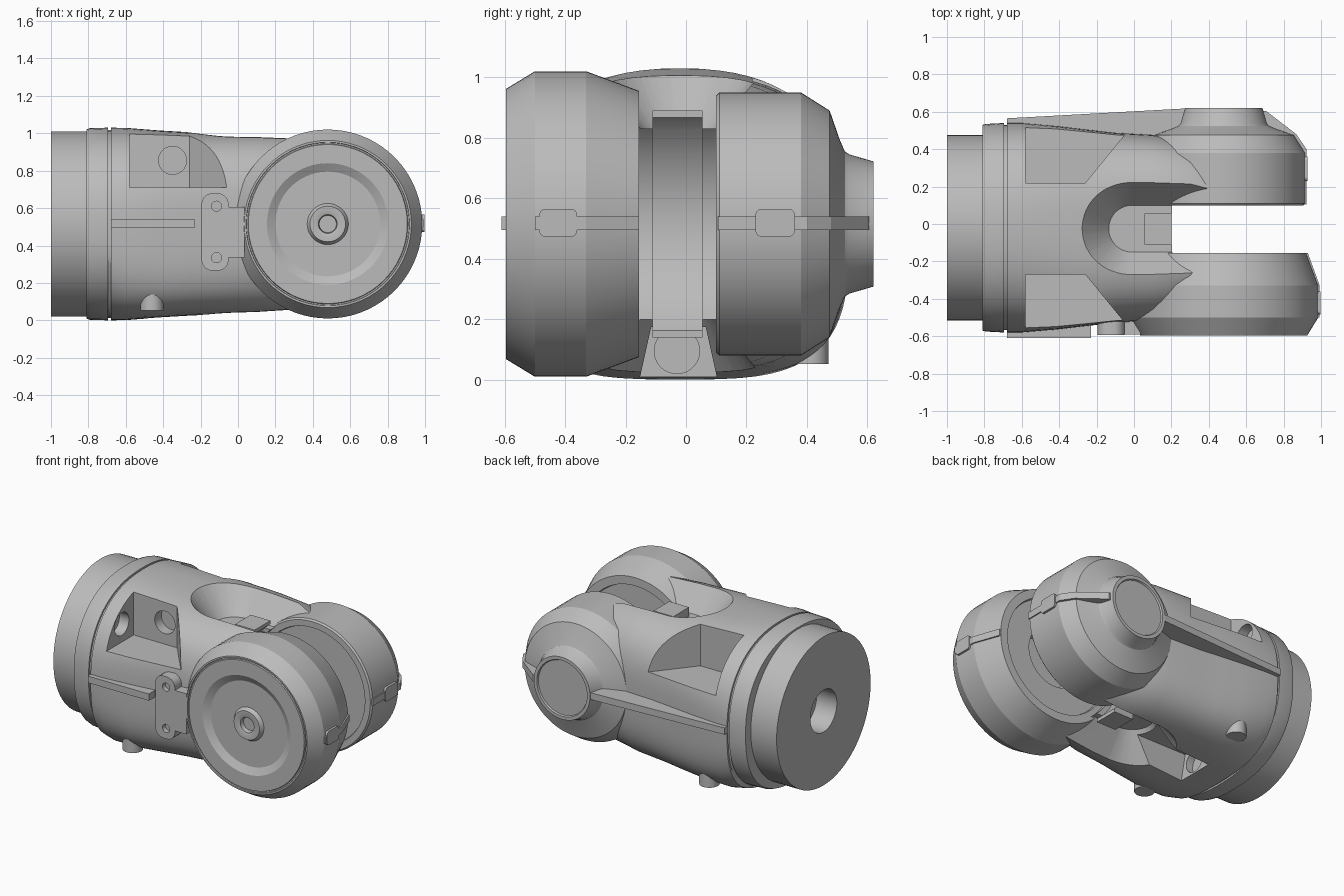
import bpy, bmesh, math
from mathutils import Vector, Matrix

if "Cube" in bpy.data.objects:
    bpy.data.objects.remove(bpy.data.objects["Cube"])

grey = bpy.data.materials.new("machined grey")
grey.use_nodes = True
grey.diffuse_color = (0.5, 0.5, 0.5, 1)
grey.node_tree.nodes["Principled BSDF"].inputs["Base Color"].default_value = (0.5, 0.5, 0.5, 1)

MID_Y, MID_Z = -0.02, 0.515   # axis of the main tube
JOINT_X = 0.48                # axis of the hinge
SIDES = 72


def finish(name, bm):
    bmesh.ops.recalc_face_normals(bm, faces=bm.faces)
    mesh = bpy.data.meshes.new(name)
    bm.to_mesh(mesh)
    bm.free()
    obj = bpy.data.objects.new(name, mesh)
    bpy.context.collection.objects.link(obj)
    mesh.materials.append(grey)
    return obj


def select(obj):
    bpy.ops.object.select_all(action='DESELECT')
    obj.select_set(True)
    bpy.context.view_layer.objects.active = obj


def smooth(obj, angle=28):
    select(obj)
    bpy.ops.object.shade_smooth_by_angle(angle=math.radians(angle))


def loft(name, rings):
    bm = bmesh.new()
    loops = [[bm.verts.new(p) for p in ring] for ring in rings]
    for a, b in zip(loops, loops[1:]):
        for i in range(len(a)):
            j = (i + 1) % len(a)
            bm.faces.new((a[i], a[j], b[j], b[i]))
    bm.faces.new(loops[0])
    bm.faces.new(loops[-1])
    return finish(name, bm)


def section(x, ry, rz, top, low):
    """Cross-section of the tube at x, with its own squareness above and below."""
    pts = []
    for i in range(SIDES):
        t = math.tau * i / SIDES
        c, s = math.cos(t), math.sin(t)
        power = 2 / (top if s > 0 else low)
        y = math.copysign(abs(c) ** power, c)
        z = math.copysign(abs(s) ** power, s)
        pts.append((x, MID_Y + ry * y, MID_Z + rz * z))
    return pts


def lathe(name, profile):
    """Turn (y, radius) pairs about the hinge axis."""
    return loft(name, [[(JOINT_X + r * math.cos(math.tau * i / SIDES), y,
                         MID_Z + r * math.sin(math.tau * i / SIDES))
                        for i in range(SIDES)] for y, r in profile])


def prism(name, outline, z0, z1):
    return loft(name, [[(x, y, z) for x, y in outline] for z in (z0, z1)])


def box(name, x0, x1, y0, y1, z0, z1):
    return prism(name, [(x0, y0), (x1, y0), (x1, y1), (x0, y1)], z0, z1)


def rod(name, start, end, radius):
    a, b = Vector(start), Vector(end)
    bm = bmesh.new()
    turn = (b - a).to_track_quat('Z', 'Y').to_matrix().to_4x4()
    bmesh.ops.create_cone(bm, cap_ends=True, segments=32, radius1=radius, radius2=radius,
                          depth=(b - a).length, matrix=Matrix.Translation((a + b) / 2) @ turn)
    return finish(name, bm)


def hull(name, points):
    bm = bmesh.new()
    for p in points:
        bm.verts.new(p)
    res = bmesh.ops.convex_hull(bm, input=bm.verts)
    bmesh.ops.delete(bm, geom=[v for v in res["geom_interior"] if isinstance(v, bmesh.types.BMVert)],
                     context='VERTS')
    return finish(name, bm)


def cut(obj, cutter):
    mod = obj.modifiers.new("cut", 'BOOLEAN')
    mod.operation, mod.solver, mod.object = 'DIFFERENCE', 'EXACT', cutter
    select(obj)
    bpy.ops.object.modifier_apply(modifier=mod.name)
    bpy.data.objects.remove(cutter)


# Main tube: end spigot, collar, seam groove and waisted body
body = loft("main_body", [section(*s) for s in (
    (-1, .495, .495, 2, 2), (-.81, .495, .495, 2, 2), (-.81, .55, .505, 2.3, 2.4),
    (-.79, .555, .513, 2.3, 2.4), (-.695, .56, .515, 2.3, 2.4), (-.695, .548, .503, 2.3, 2.4),
    (-.68, .548, .503, 2.3, 2.9), (-.68, .56, .515, 2.3, 2.9), (-.6, .56, .514, 2.4, 3.4),
    (-.42, .545, .5, 2.7, 3.9), (-.25, .525, .49, 2.9, 3.9), (-.1, .508, .486, 3, 3.7),
    (.1, .497, .484, 3, 3.4), (.3, .465, .478, 3, 3), (.48, .4, .425, 2.6, 2.6))])

# Bore in the end face
cut(body, rod("bore", (-1.1, MID_Y, MID_Z), (-.85, MID_Y, MID_Z), .14))

# Slot between the forks, with a rounded root and a deeper track along it
cut(body, box("slot", .3, 1, -.157, .102, -.2, 1.3))
cut(body, lathe("slot_root", [(-.157, .42), (.102, .42)]))
cut(body, lathe("slot_track", [(-.11, .45), (.055, .45)]))
cut(body, lathe("fork_recess", [(-.35, .2), (-.175, .2), (-.175, .38), (-.15, .385),
                                (.095, .385), (.115, .38)]))

# Flared scoops above and below the slot
for side in (1, -1):
    pts = []
    for rise, r in ((.315, .125), (.6, .355)):
        for i in range(33):
            t = math.pi / 2 + math.pi * i / 32
            y, z = -.025 + r * math.sin(t), MID_Z + side * rise
            pts += [(-.01 + r * math.cos(t), y, z), (.8, y, z)]
    cut(body, hull("scoop", pts))

# Long channel underneath, with a round port in its end wall
cut(body, hull("channel", [(x, -.025 + s * w, z) for x in (-.5, .7) for s in (1, -1)
                           for w, z in ((.09, .175), (.14, -.05))]))
cut(body, rod("port", (-.55, -.03, .095), (-.45, -.03, .095), .075))

# Side pockets with access holes
for s in (-1, 1):
    outline = [(x, -.025 + s * y) for x, y in
               ((-.58, .245), (-.26, .245), (-.06, .49), (.07, .65), (-.58, .65))]
    cut(body, prism("pocket", outline, .71, 1.3))
    y = -.025 + s * .37
    cut(body, rod("end_hole", (-.65, y, .83), (-.55, y, .83), .075))
cut(body, rod("wall_hole", (-.35, -.32, .855), (-.35, -.2, .855), .075))
smooth(body)

# Hinge housings, hollowed on the faces that look into the slot
smooth(lathe("front_housing", [
    (-.35, .2), (-.175, .2), (-.175, .38), (-.155, .385),
    (-.155, .44), (-.33, .505), (-.5, .505), (-.595, .447),
    (-.595, .437), (-.587, .435), (-.587, .428), (-.595, .425), (-.595, .325),
    (-.57, .28), (-.57, .11), (-.595, .095), (-.595, .065), (-.59, .05), (-.56, .046)]), 20)
smooth(lathe("back_housing", [
    (.115, .38), (.1, .385), (.1, .425), (.11, .435), (.38, .435), (.475, .375),
    (.508, .28), (.525, .24), (.54, .23), (.62, .207), (.62, .185), (.61, .18)]), 20)

# Stops at both ends of the slot track
stops = box("track_stops", .055, .2, -.11, .055, .14, .89)
cut(stops, lathe("track", [(-.2, .45), (.2, .45)]))
smooth(stops)

# Seam strips around the housings and ribs along the body
for name, outline in (
        ("back_rib", [(-.68, .4), (-.68, .565), (.282, .618), (.282, .4)]),
        ("back_seam_strip", [(.7, .2), (.67, .6), (.705, .605), (.868, .48),
                             (.922, .4), (.922, .105), (.88, .105)]),
        ("front_seam_strip", [(.88, -.156), (.93, -.156), (.993, -.33),
                              (.993, -.5), (.88, -.5)]),
        ("front_rib", [(-.68, -.48), (-.68, -.61), (-.23, -.61), (-.23, -.48)])):
    prism(name, outline, .495, .54)


def rounded_plate(name, axis, a, b, d, r):
    """Plate with rounded corners, facing along x or y, from corner a to corner b."""
    pts = []
    for i in range(24):
        t = math.tau * (i + .5) / 24
        u = (b[0] - r if math.cos(t) > 0 else a[0] + r) + r * math.cos(t)
        v = (b[1] - r if math.sin(t) > 0 else a[1] + r) + r * math.sin(t)
        pts += [(w, u, v) if axis == 'x' else (u, w, v) for w in d]
    return hull(name, pts)


# Clips over the seams
rounded_plate("front_clip", 'x', (-.485, .473), (-.36, .565), (.88, .997), .02)
rounded_plate("back_clip", 'x', (.23, .473), (.36, .565), (.88, .927), .02)

# Bolted tab beside the front housing
tab = rounded_plate("mounting_tab", 'y', (-.195, .265), (-.05, .68), (-.593, -.44), .06)
for z in (.335, .61):
    cut(tab, rod("bolt_hole", (-.115, -.65, z), (-.115, -.56, z), .027))
smooth(tab)
box("tab_neck", -.08, .035, -.592, -.44, .335, .605)

# Locating pegs underneath
for name, s in (("front_peg", -1), ("back_peg", 1)):
    y = MID_Y + s * .43
    smooth(rod(name, (-.46, y, .052), (-.46, y, .3), .062))
